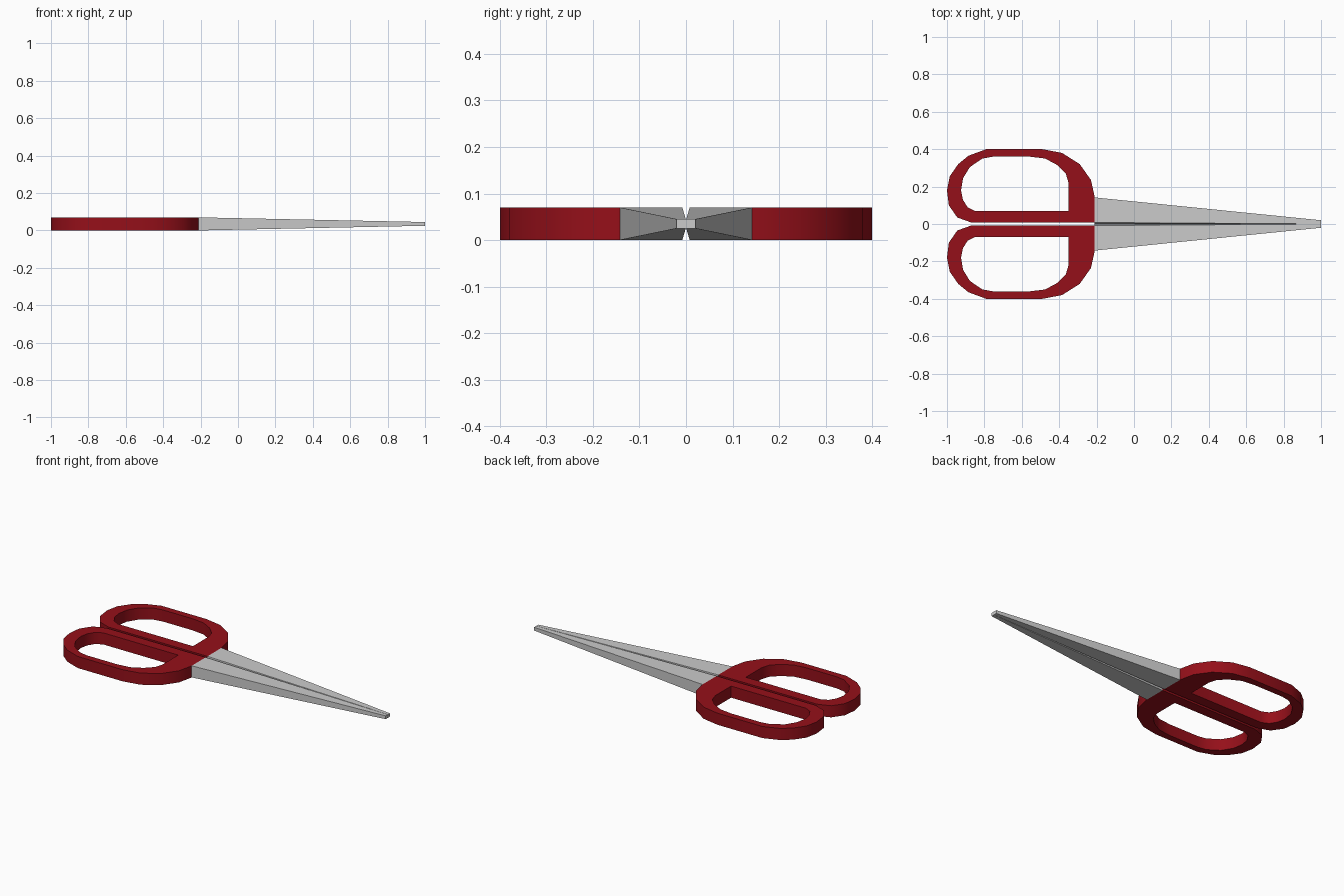
import bpy, bmesh, math

if "Cube" in bpy.data.objects:
    bpy.data.objects.remove(bpy.data.objects["Cube"])

H = 0.07  # overall thickness


def make_object(name, bm, color=None):
    bmesh.ops.recalc_face_normals(bm, faces=bm.faces)
    mesh = bpy.data.meshes.new(name)
    bm.to_mesh(mesh)
    bm.free()
    ob = bpy.data.objects.new(name, mesh)
    bpy.context.collection.objects.link(ob)
    if color:
        mesh.materials.append(color)
    return ob


red = bpy.data.materials.new("red_plastic")
red.diffuse_color = (0.30, 0.005, 0.01, 1)
red.use_nodes = True
red.node_tree.nodes["Principled BSDF"].inputs["Base Color"].default_value = red.diffuse_color

# finger loop outline and its hole, matched point for point
outer = [(-.21, .008), (-.21, .145), (-.23, .235), (-.29, .32), (-.385, .38),
         (-.49, .4), (-.79, .4), (-.885, .365), (-.94, .32), (-.985, .255),
         (-1, .18), (-.99, .1), (-.945, .035), (-.87, .008)]
inner = [(-.35, .07), (-.35, .22), (-.365, .27), (-.41, .315), (-.475, .35),
         (-.556, .36), (-.755, .36), (-.81, .35), (-.877, .305), (-.914, .245),
         (-.925, .18), (-.915, .13), (-.89, .09), (-.85, .07)]


def make_handle(name, side):
    bm = bmesh.new()
    rings = [[bm.verts.new((x, side * y, z)) for x, y in pts]
             for pts, z in ((outer, 0), (outer, H), (inner, H), (inner, 0))]
    n = len(outer)
    for r in range(4):
        a, b = rings[r], rings[(r + 1) % 4]
        for i in range(n):
            j = (i + 1) % n
            bm.faces.new((a[i], a[j], b[j], b[i]))
    ob = make_object(name, bm, red)
    bpy.ops.object.select_all(action='DESELECT')
    bpy.context.view_layer.objects.active = ob
    ob.select_set(True)
    bpy.ops.object.shade_smooth_by_angle(angle=math.radians(50))


# tapering half blade; its inner face folds to a shallow groove at the middle
def make_blade(name, side):
    def section(x, gap, width, half):
        mid = H / 2
        return [(x, side * y, mid + z) for y, z in
                ((0, 0), (gap, half), (width, half), (width, -half), (gap, -half))]

    bm = bmesh.new()
    base = [bm.verts.new(p) for p in section(-.21, .008, .142, H / 2)]
    tip = [bm.verts.new(p) for p in section(1, .0005, .02, .01)]
    for i in range(5):
        j = (i + 1) % 5
        bm.faces.new((base[i], base[j], tip[j], tip[i]))
    bm.faces.new(base)
    bm.faces.new(tip)
    make_object(name, bm)


for label, side in (("left", 1), ("right", -1)):
    make_handle("handle_" + label, side)
    make_blade("blade_" + label, side)
